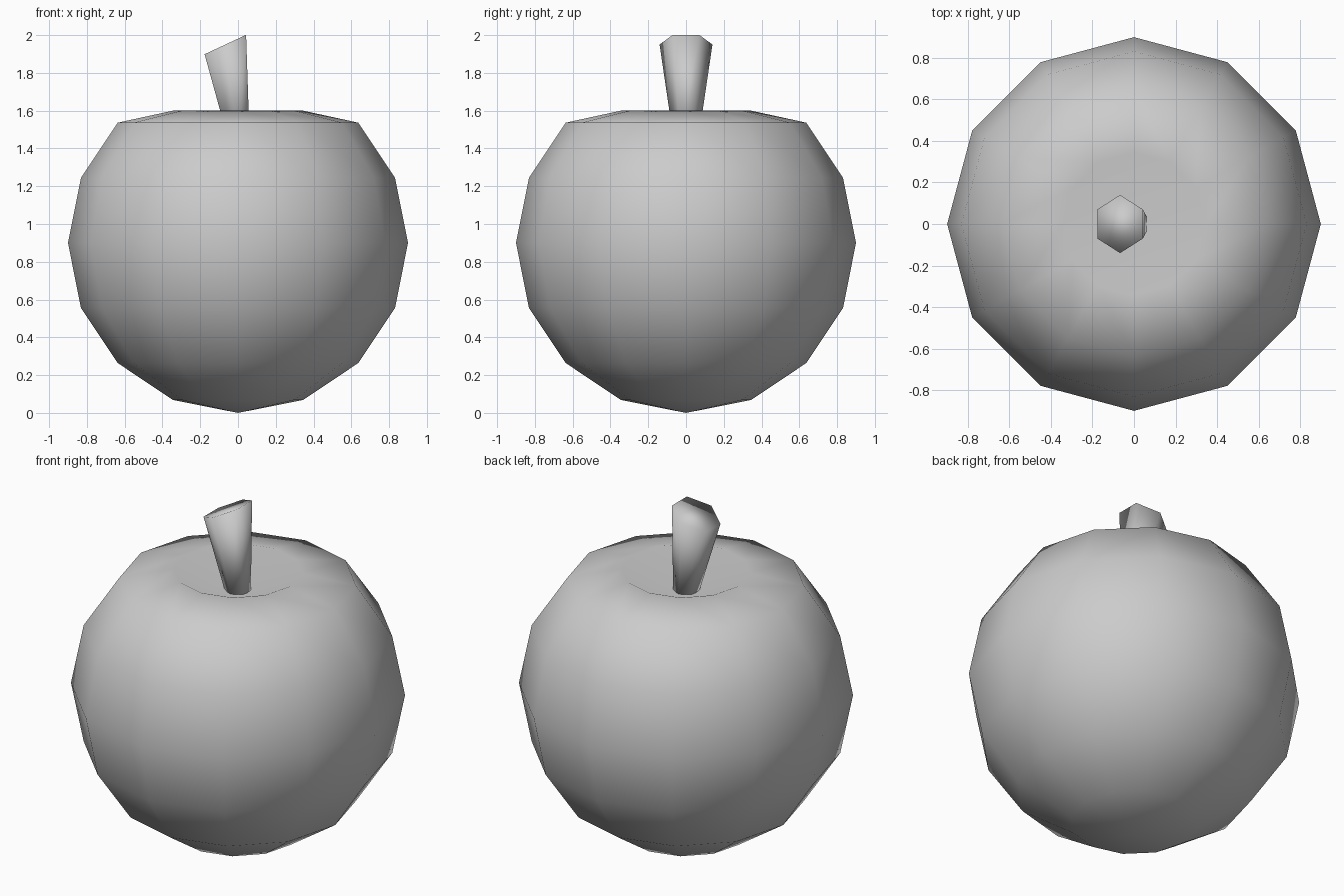
import bpy, bmesh
from math import sin, cos, pi, radians
from mathutils import Matrix

if "Cube" in bpy.data.objects:
    bpy.data.objects.remove(bpy.data.objects["Cube"])


def finish(bm, name):
    bmesh.ops.recalc_face_normals(bm, faces=bm.faces[:])
    mesh = bpy.data.meshes.new(name)
    bm.to_mesh(mesh)
    bm.free()
    for p in mesh.polygons:
        p.use_smooth = True
    obj = bpy.data.objects.new(name, mesh)
    bpy.context.collection.objects.link(obj)
    return obj


# Fruit body: 12 x 8 sphere with the top ring lowered and the pole dented
R, TOP_RING, TOP_POLE = 0.9, 1.6, 1.46
bm = bmesh.new()
bmesh.ops.create_uvsphere(bm, u_segments=12, v_segments=8, radius=R,
                          matrix=Matrix.Translation((0, 0, R)))
for v in bm.verts:
    if v.co.z > 1.79:
        v.co.z = TOP_POLE
    elif v.co.z > 1.7:
        v.co.z = TOP_RING
finish(bm, "fruit_body")

# Stem: six-sided, flaring upward to a tilted end cap
bm = bmesh.new()
rings = []
for cx, cz, r, tilt in ((0.004, 1.45, 0.066, 0), (-0.067, 1.95, 0.14, radians(25))):
    ring = []
    for i in range(6):
        a = pi / 2 + i * pi / 3
        u = r * cos(a)
        ring.append(bm.verts.new((cx + u * cos(tilt), r * sin(a), cz + u * sin(tilt))))
    rings.append(ring)
for i in range(6):
    j = (i + 1) % 6
    bm.faces.new((rings[0][i], rings[0][j], rings[1][j], rings[1][i]))
for ring in rings:
    bm.faces.new(ring)
finish(bm, "stem")
